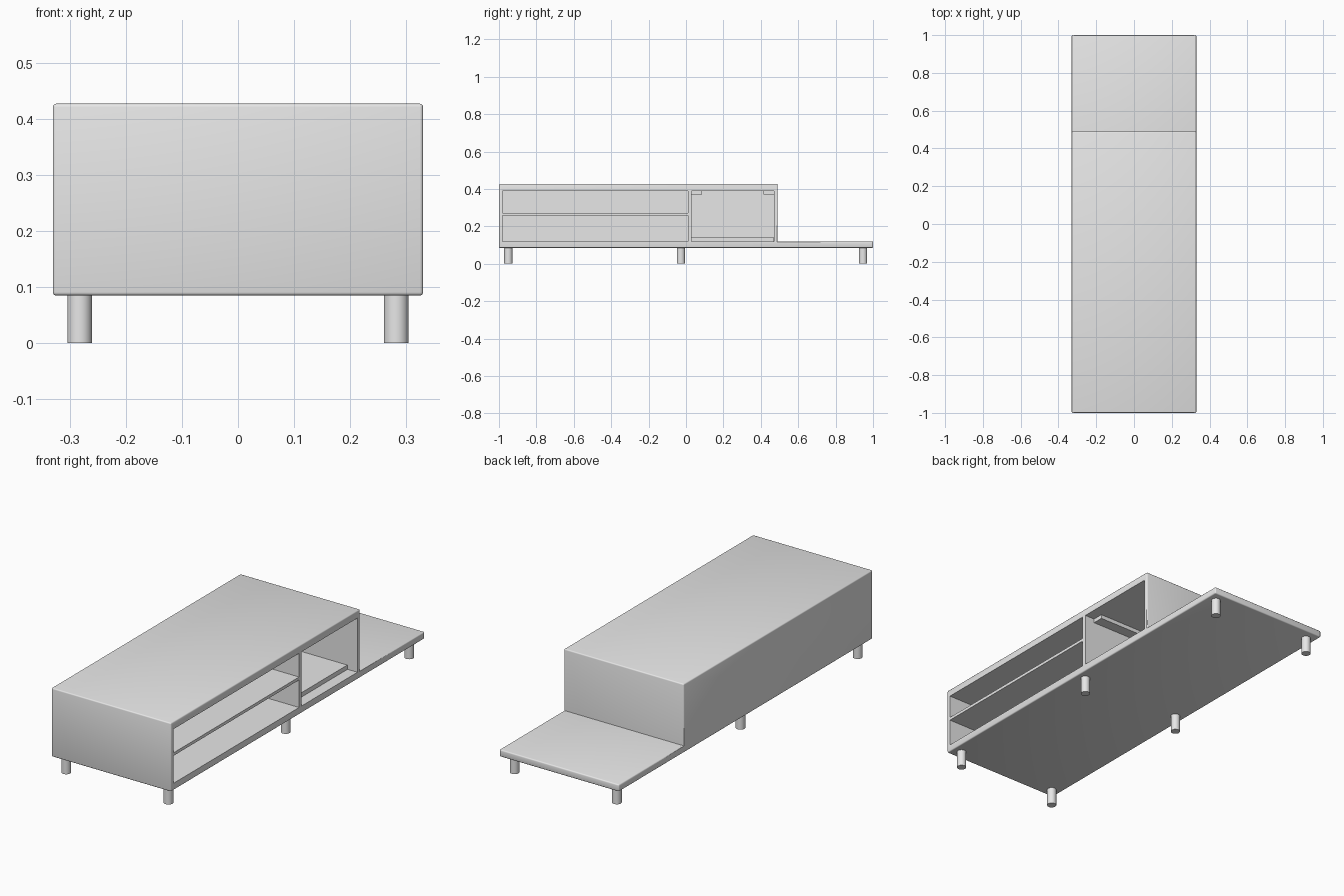
import bpy, bmesh

cube = bpy.data.objects.get("Cube")
if cube:
    bpy.data.objects.remove(cube, do_unlink=True)

GREY = (0.8, 0.8, 0.8, 1)
mat = bpy.data.materials.new("light grey")
mat.use_nodes = True
mat.diffuse_color = GREY
mat.node_tree.nodes["Principled BSDF"].inputs["Base Color"].default_value = GREY

HALF = 0.33                     # half the cabinet depth
BACK = -HALF + 0.02             # inner face of the back panel
FLOOR, CEIL = 0.12, 0.39        # inside heights


def add_object(name, bm):
    bmesh.ops.recalc_face_normals(bm, faces=bm.faces)
    mesh = bpy.data.meshes.new(name)
    bm.to_mesh(mesh)
    bm.free()
    mesh.materials.append(mat)
    obj = bpy.data.objects.new(name, mesh)
    bpy.context.collection.objects.link(obj)
    return obj


def box(name, x, y, z):
    bm = bmesh.new()
    bmesh.ops.create_cube(bm, size=1)
    for v in bm.verts:
        v.co = [r[0] if c < 0 else r[1] for r, c in zip((x, y, z), v.co)]
    return add_object(name, bm)


# Cabinet and low deck: one stepped profile, extruded across the depth
profile = [(-1, 0.085), (1, 0.085), (1, FLOOR), (0.49, FLOOR), (0.49, 0.427), (-1, 0.427)]
bm = bmesh.new()
face = bm.faces.new([bm.verts.new((-HALF, y, z)) for y, z in profile])
ext = bmesh.ops.extrude_face_region(bm, geom=[face])
bmesh.ops.translate(bm, vec=(2 * HALF, 0, 0),
                    verts=[g for g in ext["geom"] if isinstance(g, bmesh.types.BMVert)])
bmesh.ops.recalc_face_normals(bm, faces=bm.faces)
convex = [e for e in bm.edges if e.is_convex]
bmesh.ops.bevel(bm, geom=convex, offset=0.006, segments=3, profile=0.5, affect='EDGES')
cabinet = add_object("cabinet", bm)

# Open compartments, cut in from the +x side
openings = {
    "lower_shelf_opening": ((-0.98, 0.01), (FLOOR, 0.257)),
    "upper_shelf_opening": ((-0.98, 0.01), (0.272, CEIL)),
    "square_opening": ((0.03, 0.47), (FLOOR, CEIL)),
}
for name, (y, z) in openings.items():
    cutter = box(name, (BACK, HALF + 0.1), y, z)
    cutter.hide_render = True
    cutter.hide_set(True)
    cut = cabinet.modifiers.new(name, 'BOOLEAN')
    cut.operation = 'DIFFERENCE'
    cut.solver = 'EXACT'
    cut.object = cutter

# Apply the cuts, then drop the cutters
evaluated = cabinet.evaluated_get(bpy.context.evaluated_depsgraph_get())
result = bpy.data.meshes.new_from_object(evaluated)
cabinet.modifiers.clear()
cabinet.data = result
for name in openings:
    bpy.data.objects.remove(bpy.data.objects[name], do_unlink=True)

# Raised floor board and top rails inside the square compartment
box("floor_board", (BACK, 0.275), (0.03, 0.468), (FLOOR, 0.142))
box("inner_top_rail", (BACK, 0.275), (0.03, 0.085), (0.37, CEIL))
box("outer_top_rail", (BACK, 0.275), (0.415, 0.47), (0.37, CEIL))

# Round legs in three pairs
legs = []
for row, y in (("front", -0.95), ("middle", -0.027), ("rear", 0.947)):
    for side, x in (("left", 0.282), ("right", -0.282)):
        bpy.ops.mesh.primitive_cylinder_add(vertices=32, radius=0.022, depth=0.088,
                                            location=(x, y, 0.044))
        leg = bpy.context.object
        leg.name = f"{row}_{side}_leg"
        leg.data.materials.append(mat)
        legs.append(leg)

# Smooth shading with sharp corners kept
for obj in legs + [cabinet]:
    bpy.ops.object.select_all(action='DESELECT')
    obj.select_set(True)
    bpy.context.view_layer.objects.active = obj
    bpy.ops.object.shade_smooth_by_angle()
